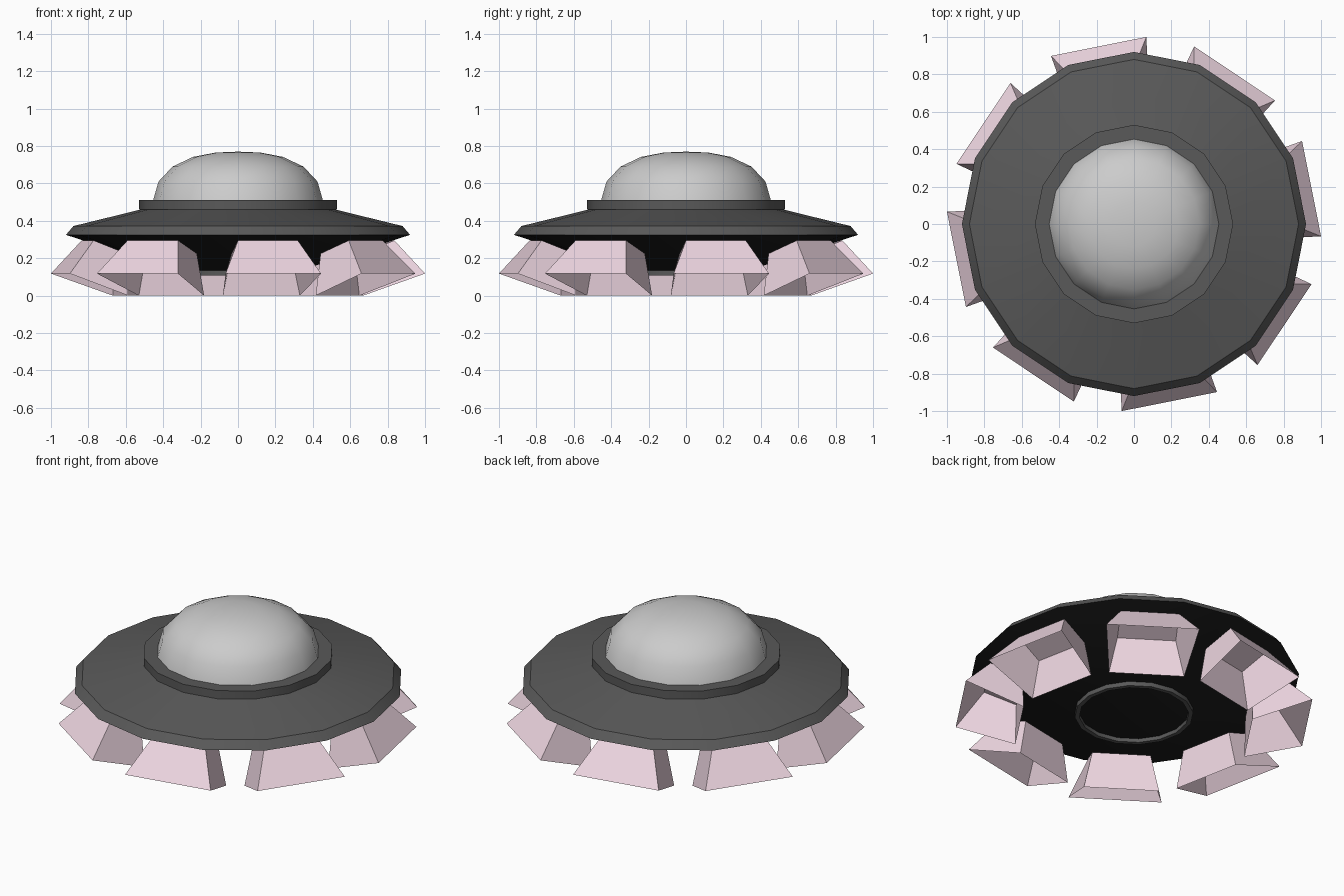
import bpy, bmesh, math
from mathutils import Matrix, Vector

if "Cube" in bpy.data.objects:
    bpy.data.objects.remove(bpy.data.objects["Cube"])

SIDES = 16


def material(name, rgb):
    m = bpy.data.materials.new(name)
    m.diffuse_color = (*rgb, 1)
    m.use_nodes = True
    m.node_tree.nodes["Principled BSDF"].inputs["Base Color"].default_value = m.diffuse_color
    return m


dark = material("dark_grey", (0.10, 0.10, 0.10))
black = material("near_black", (0.012, 0.012, 0.012))
pink = material("pale_pink", (0.85, 0.67, 0.75))


def finish(bm, name, mat=None, smooth=None):
    bmesh.ops.recalc_face_normals(bm, faces=bm.faces[:])
    me = bpy.data.meshes.new(name)
    bm.to_mesh(me)
    bm.free()
    ob = bpy.data.objects.new(name, me)
    bpy.context.collection.objects.link(ob)
    if mat:
        me.materials.append(mat)
    if smooth:
        bpy.ops.object.select_all(action='DESELECT')
        ob.select_set(True)
        bpy.context.view_layer.objects.active = ob
        bpy.ops.object.shade_smooth_by_angle(angle=math.radians(smooth))
    return ob


def lathe(name, profile, mat=None, smooth=30, closed=False):
    """Spin an (r, z) profile about the z axis."""
    bm = bmesh.new()
    vs = [bm.verts.new((r, 0, z)) for r, z in profile]
    pairs = list(zip(vs, vs[1:])) + ([(vs[-1], vs[0])] if closed else [])
    edges = [bm.edges.new(p) for p in pairs]
    bmesh.ops.spin(bm, geom=vs + edges, cent=(0, 0, 0), axis=(0, 0, 1),
                   angle=math.tau, steps=SIDES, use_merge=False)
    bmesh.ops.remove_doubles(bm, verts=bm.verts[:], dist=1e-4)
    return finish(bm, name, mat, smooth)


# Saucer hull: upper shell with bevelled rim, and the black underside
lathe("saucer_top", [(0.46, 0.475), (0.53, 0.458), (0.88, 0.372), (0.92, 0.325)], dark)
lathe("saucer_underside", [(0.92, 0.325), (0.32, 0.13), (0, 0.13)], black)

# Collar around the dome and the ring under the belly
lathe("dome_collar", [(0.44, 0.46), (0.53, 0.46), (0.53, 0.51), (0.44, 0.51)], dark, closed=True)
lathe("belly_ring", [(0.305, 0.14), (0.33, 0.14), (0.33, 0.107), (0.305, 0.107)], dark, closed=True)

# Dome
lathe("dome", [(0.455, 0.505), (0.425, 0.61), (0.35, 0.69), (0.24, 0.742),
               (0.12, 0.765), (0, 0.77)], smooth=40)

# Thrusters: tapered boxes, open at the wide lower end
# section corners as (radius, half width, z), cap first and then mouth
CAP = [(0.82, 0.163, 0.295), (0.64, 0.163, 0.225)]
MOUTH = [(0.968, 0.26, 0.118), (0.64, 0.21, 0.0)]


def corners(bm, section, rot):
    (r0, w0, z0), (r1, w1, z1) = section
    pts = [(r0, -w0, z0), (r0, w0, z0), (r1, w1, z1), (r1, -w1, z1)]
    return [bm.verts.new(rot @ Vector(p)) for p in pts]


for i in range(8):
    bm = bmesh.new()
    rot = Matrix.Rotation(math.radians(11.25 + 45 * i), 3, 'Z')
    cap, mouth = corners(bm, CAP, rot), corners(bm, MOUTH, rot)
    bm.faces.new(cap)
    for k in range(4):
        n = (k + 1) % 4
        bm.faces.new((cap[k], cap[n], mouth[n], mouth[k]))
    finish(bm, f"thruster_{i + 1}", pink)
